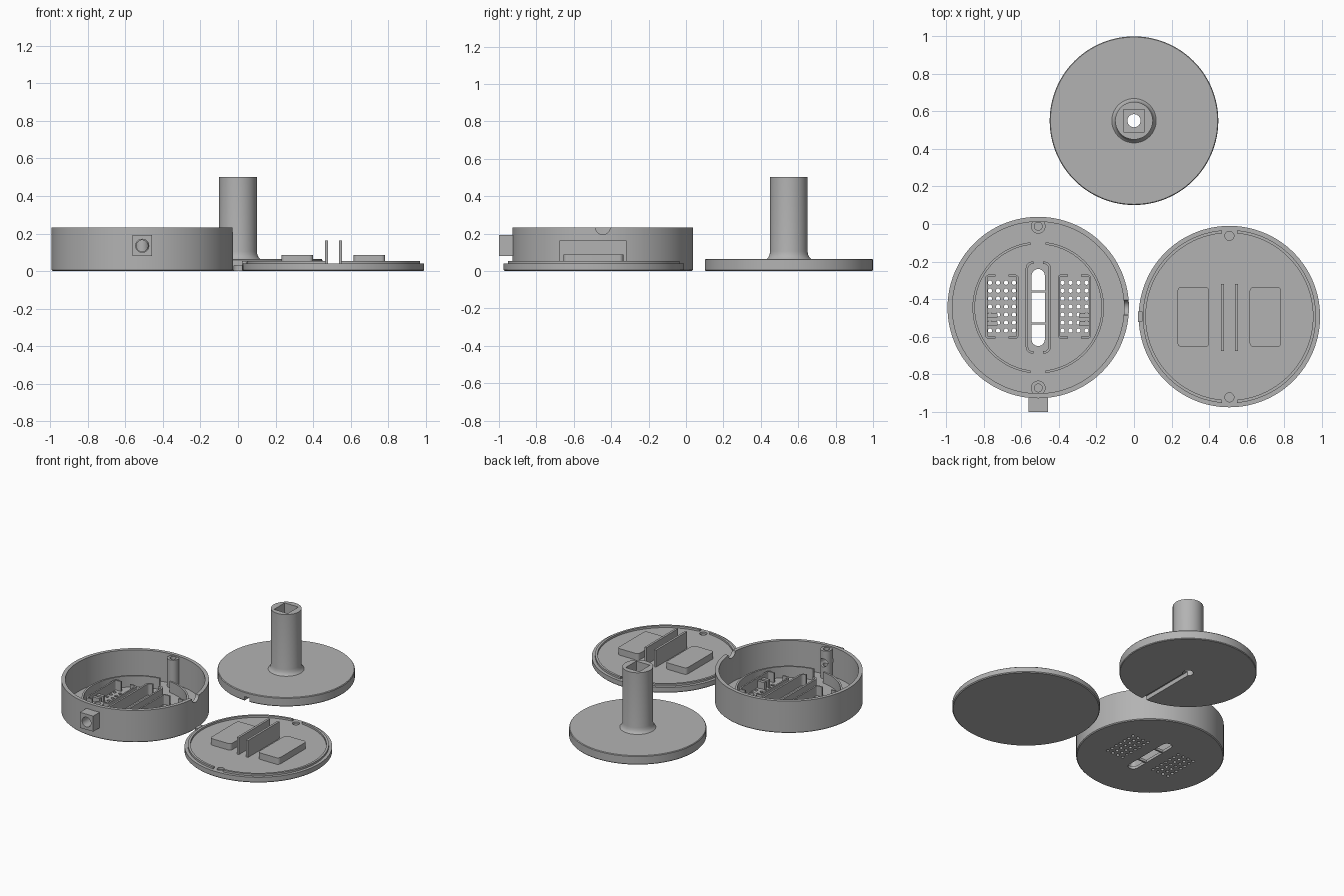
import bpy, bmesh, math

if "Cube" in bpy.data.objects:
    bpy.data.objects.remove(bpy.data.objects["Cube"])

grey = bpy.data.materials.new("grey plastic")
grey.diffuse_color = (0.45, 0.45, 0.45, 1)
grey.use_nodes = True
grey.node_tree.nodes["Principled BSDF"].inputs["Base Color"].default_value = grey.diffuse_color


def finish(name, bm):
    bmesh.ops.remove_doubles(bm, verts=bm.verts, dist=1e-5)
    bmesh.ops.recalc_face_normals(bm, faces=bm.faces)
    me = bpy.data.meshes.new(name)
    bm.to_mesh(me)
    bm.free()
    me.materials.append(grey)
    ob = bpy.data.objects.new(name, me)
    bpy.context.collection.objects.link(ob)
    return ob


def lathe(name, c, profile, n=96):
    """Revolve a closed (radius, z) profile around a vertical axis at c."""
    bm = bmesh.new()
    rings = [[bm.verts.new((c[0] + r * math.cos(2 * math.pi * i / n),
                            c[1] + r * math.sin(2 * math.pi * i / n), z))
              for i in range(n)] for r, z in profile]
    for k, a in enumerate(rings):
        b = rings[(k + 1) % len(rings)]
        if profile[k][0] == 0 and profile[(k + 1) % len(rings)][0] == 0:
            continue
        for i in range(n):
            j = (i + 1) % n
            bm.faces.new((a[i], a[j], b[j], b[i]))
    return finish(name, bm)


def tube(name, c, r0, r1, z0, z1, n=96):
    return lathe(name, c, [(r0, z0), (r1, z0), (r1, z1), (r0, z1)], n)


def slab(name, c, w, d, z0, z1, r=0.0):
    """Upright prism of a rectangle with rounded corners."""
    pts = []
    for q, (sx, sy) in enumerate([(1, 1), (-1, 1), (-1, -1), (1, -1)]):
        for k in range(9 if r else 1):
            a = math.pi / 2 * (q + k / 8)
            pts.append((c[0] + sx * (w / 2 - r) + r * math.cos(a),
                        c[1] + sy * (d / 2 - r) + r * math.sin(a)))
    bm = bmesh.new()
    face = bm.faces.new([bm.verts.new((x, y, z0)) for x, y in pts])
    top = bmesh.ops.extrude_face_region(bm, geom=[face])["geom"]
    bmesh.ops.translate(bm, vec=(0, 0, z1 - z0),
                        verts=[v for v in top if isinstance(v, bmesh.types.BMVert)])
    return finish(name, bm)


def rod(axis, c, r, length, n=32):
    """Cylinder cutter along x, y or z."""
    rot = {"x": (0, math.pi / 2, 0), "y": (math.pi / 2, 0, 0), "z": (0, 0, 0)}[axis]
    bpy.ops.mesh.primitive_cylinder_add(vertices=n, radius=r, depth=length,
                                        location=c, rotation=rot)
    return bpy.context.object


def cut(ob, *cutters):
    for cutter in cutters:
        m = ob.modifiers.new("cut", "BOOLEAN")
        m.operation, m.solver, m.object = "DIFFERENCE", "EXACT", cutter
        bpy.context.view_layer.objects.active = ob
        bpy.ops.object.modifier_apply(modifier=m.name)
        bpy.data.objects.remove(cutter)
    return ob


def frame(name, c, w, d, t, z0, z1, gap, r):
    """Rounded rectangular wall, open in the middle of both short ends."""
    ob = slab(name, c, w, d, z0, z1, r)
    return cut(ob, slab("cutter", c, w - 2 * t, d - 2 * t, z0 - .1, z1 + .1, r - t),
               slab("cutter", c, gap, d + .1, z0 - .1, z1 + .1))


# ---- Open case ----
C = (-0.51, -0.445)
FLOOR = 0.02
case = lathe("case_shell", C, [(0, 0), (.477, 0), (.483, .006), (.483, .232),
                               (.457, .232), (.457, FLOOR), (0, FLOOR)], 128)
grids = (-0.703, -0.317)
bm = bmesh.new()
for gx in grids:                       # vent holes
    for i in range(4):
        for j in range(7):
            res = bmesh.ops.create_cone(bm, cap_ends=True, segments=12, radius1=.0115,
                                        radius2=.0115, depth=.1)
            bmesh.ops.translate(bm, verts=res["verts"],
                                vec=(gx + (i - 1.5) * .0425, -.44 + (j - 3) * .0425, 0))
cut(case, finish("cutter", bm),
    slab("cutter", C, .07, .41, -.05, .1, .0345),          # central slot
    rod("x", (-.03, -.445, .235), .04, .2),                # cable notch
    rod("y", (C[0], -.92, .135), .035, .3))                # front socket hole

for i, y in enumerate((-.36, -.53)):   # bars across the slot
    slab("slot_bar", (C[0], y), .08, .012, 0.002, FLOOR)

ring = tube("inner_ring", C, .337, .35, FLOOR - .005, .10, 128)
cut(ring, slab("cutter", C, .08, 1, 0, .3))
frame("slot_wall", C, .133, .49, .013, FLOOR - .005, .10, .05, .035)

for gx in grids:                       # vent frames with clips
    frame("vent_frame", (gx, -.44), .178, .342, .011, FLOOR - .005, .09, .07, .02)
    s = -1 if gx < C[0] else 1
    for y in (-.487, -.53):
        slab("vent_clip", (gx + s * .052, y), .055, .022, FLOOR - .005, .07)

for y in (-.012, -.873):               # screw posts
    post = tube("screw_post", (C[0], y), .021, .039, FLOOR - .005, .222, 32)
    if y < -.5:
        cut(post, rod("y", (C[0], y, .135), .03, .2))

block = slab("front_socket", (C[0], -.957), .106, .086, .08, .192)
cut(block, rod("y", (C[0], -.95, .135), .035, .3))

# ---- Lid ----
L = (0.508, -0.493)
lid = lathe("lid_plate", L, [(0, 0), (.477, 0), (.483, .006), (.483, .04), (0, .04)], 128)
cut(lid, *[rod("z", (L[0], L[1] + s * .43, .05), .024, .05) for s in (1, -1)])
lip = tube("lid_lip", L, .445, .461, .035, .054, 128)
cut(lip, slab("cutter", L, .08, 1.2, 0, .2))
slab("lid_tab", (.033, L[1]), .024, .06, .03, .054, .006)
for s in (-1, 1):
    slab("pad", (L[0] + s * .192, -.495), .168, .32, .035, .087, .022)
    slab("fin", (L[0] + s * .037, -.497), .016, .356, .035, .162)

# ---- Stand ----
S = (0, 0.55)
stand = lathe("stand", S, [(.035, 0), (.445, 0), (.449, .005), (.449, .06), (.445, .065),
                           (.118, .065), (.109, .074), (.103, .088), (.1, .105),
                           (.1, .502), (.035, .502)], 128)
cut(stand, slab("cutter", S, .11, .122, .07, .6),           # square socket
    slab("cutter", (0, .3), .04, .5, -.05, .03))            # cable groove

# ---- Smooth round sides, keep edges sharp ----
bpy.ops.object.select_all(action="SELECT")
bpy.context.view_layer.objects.active = stand
bpy.ops.object.shade_smooth_by_angle(angle=math.radians(30))
